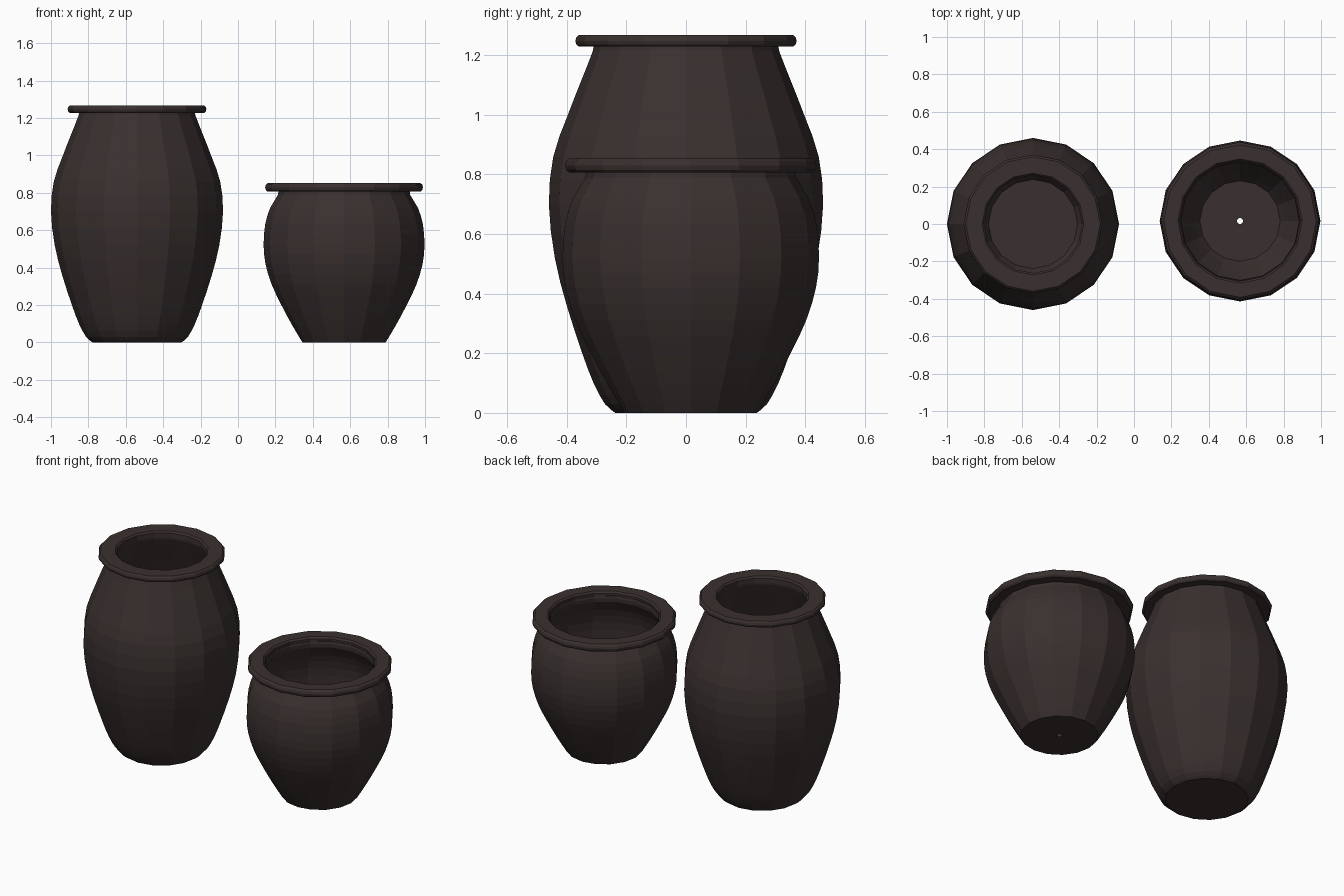
import bpy, bmesh, math

if "Cube" in bpy.data.objects:
    bpy.data.objects.remove(bpy.data.objects["Cube"])

SIDES = 16

clay = bpy.data.materials.new("dark brown clay")
clay.diffuse_color = (0.042, 0.030, 0.029, 1)
clay.use_nodes = True
clay.node_tree.nodes["Principled BSDF"].inputs["Base Color"].default_value = clay.diffuse_color


def smooth_curve(pts, steps=2):
    """Catmull-Rom refinement of a (radius, height) profile."""
    out = []
    for i in range(len(pts) - 1):
        p0, p1, p2 = pts[max(i - 1, 0)], pts[i], pts[i + 1]
        p3 = pts[min(i + 2, len(pts) - 1)]
        for s in range(steps):
            t = s / steps
            out.append(tuple(
                0.5 * (2 * b + (c - a) * t + (2 * a - 5 * b + 4 * c - d) * t * t
                       + (3 * b - a - 3 * c + d) * t ** 3)
                for a, b, c, d in zip(p0, p1, p2, p3)))
    return out + [pts[-1]]


def lathe(name, profile, location):
    """Spin a closed profile around z; points on the axis are merged."""
    bm = bmesh.new()
    rings = []
    for r, z in profile:
        rings.append([bm.verts.new((r * math.cos(a), r * math.sin(a), z))
                      for a in (2 * math.pi * k / SIDES for k in range(SIDES))])
    for i, low in enumerate(rings):
        high = rings[(i + 1) % len(rings)]
        if profile[i][0] == 0 and profile[(i + 1) % len(rings)][0] == 0:
            continue
        for k in range(SIDES):
            n = (k + 1) % SIDES
            bm.faces.new((low[k], low[n], high[n], high[k]))
    bmesh.ops.remove_doubles(bm, verts=bm.verts[:], dist=1e-5)
    bmesh.ops.recalc_face_normals(bm, faces=bm.faces[:])
    mesh = bpy.data.meshes.new(name)
    bm.to_mesh(mesh)
    bm.free()
    mesh.materials.append(clay)
    obj = bpy.data.objects.new(name, mesh)
    obj.location = location
    bpy.context.collection.objects.link(obj)


def pot(name, location, outer, wall, floor, hole, rim_in, rim_out, rim_z0, rim_z1):
    # body: outer wall up, inner wall down to the floor, optional drain hole
    outside = smooth_curve(outer)
    inside = [(r - wall, z) for r, z in reversed(outside) if z > floor[1] + 0.02]
    lathe(name + "_body", [(hole, 0)] + outside + inside + [floor, (hole, floor[1])],
          location)
    # rim: flat ring with rounded outer edge
    h = rim_z1 - rim_z0
    lathe(name + "_rim", [
        (rim_in, rim_z0), (rim_out - 0.3 * h, rim_z0),
        (rim_out - 0.08 * h, rim_z0 + 0.2 * h), (rim_out, rim_z0 + 0.5 * h),
        (rim_out - 0.08 * h, rim_z0 + 0.8 * h), (rim_out - 0.3 * h, rim_z1),
        (rim_in + 0.01, rim_z1), (rim_in, rim_z1 - 0.01)], location)


# tall pot
pot("tall_pot", (-0.54, 0, 0),
    [(0.237, 0), (0.272, 0.03), (0.31, 0.1), (0.348, 0.2), (0.4, 0.36),
     (0.44, 0.52), (0.46, 0.70), (0.445, 0.86), (0.40, 0.99), (0.357, 1.1),
     (0.312, 1.215), (0.312, 1.24)],
    0.045, (0.238, 0.05), 0, 0.262, 0.371, 1.228, 1.267)

# small pot with drain hole
pot("small_pot", (0.567, 0.016, 0),
    [(0.222, 0), (0.276, 0.09), (0.335, 0.2), (0.387, 0.31), (0.42, 0.42),
     (0.43, 0.52), (0.422, 0.63), (0.395, 0.72), (0.353, 0.79), (0.353, 0.83)],
    0.035, (0.215, 0.05), 0.016, 0.322, 0.422, 0.806, 0.853)
